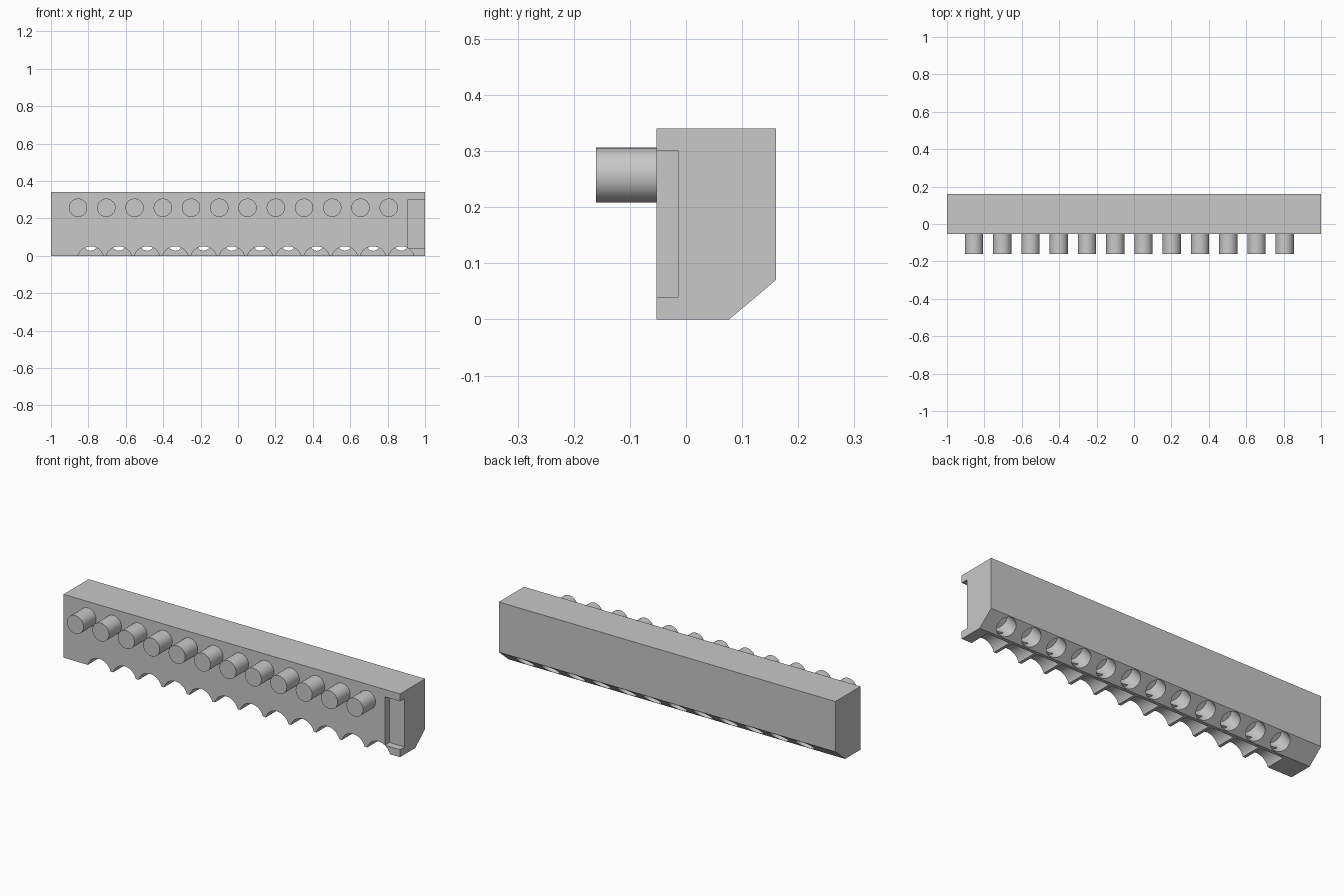
import bpy
import bmesh
import math
from mathutils import Matrix, Vector

cube = bpy.data.objects.get("Cube")
if cube:
    bpy.data.objects.remove(cube, do_unlink=True)

COUNT, PITCH = 12, 0.151
FRONT, BACK, TOP = -0.053, 0.16, 0.34

grey = bpy.data.materials.new("light_grey")
grey.use_nodes = True
grey.diffuse_color = (0.58, 0.58, 0.58, 1)
grey.node_tree.nodes["Principled BSDF"].inputs["Base Color"].default_value = grey.diffuse_color


def make_object(name, bm):
    bmesh.ops.recalc_face_normals(bm, faces=bm.faces)
    mesh = bpy.data.meshes.new(name)
    bm.to_mesh(mesh)
    bm.free()
    mesh.materials.append(grey)
    obj = bpy.data.objects.new(name, mesh)
    bpy.context.collection.objects.link(obj)
    return obj


def add_cylinder(bm, start, end, radius):
    start, end = Vector(start), Vector(end)
    axis = end - start
    turn = axis.to_track_quat('Z', 'Y').to_matrix().to_4x4()
    bmesh.ops.create_cone(bm, cap_ends=True, segments=48, radius1=radius, radius2=radius,
                          depth=axis.length,
                          matrix=Matrix.Translation((start + end) / 2) @ turn)


def cylinder_row(name, first_x, start, end, radius):
    bm = bmesh.new()
    for i in range(COUNT):
        x = first_x + i * PITCH
        add_cylinder(bm, (x, *start), (x, *end), radius)
    return make_object(name, bm)


def select_only(obj):
    bpy.ops.object.select_all(action='DESELECT')
    obj.select_set(True)
    bpy.context.view_layer.objects.active = obj


def cut(target, cutter):
    mod = target.modifiers.new("cut", 'BOOLEAN')
    mod.operation = 'DIFFERENCE'
    mod.solver = 'EXACT'
    mod.object = cutter
    select_only(target)
    bpy.ops.object.modifier_apply(modifier=mod.name)
    bpy.data.objects.remove(cutter, do_unlink=True)


# Housing: side profile with a bevelled lower back edge, extruded along x
profile = [(FRONT, 0), (FRONT, TOP), (BACK, TOP), (BACK, 0.07), (0.077, 0)]
bm = bmesh.new()
face = bm.faces.new([bm.verts.new((-1, y, z)) for y, z in profile])
extruded = bmesh.ops.extrude_face_region(bm, geom=[face])
bmesh.ops.translate(bm, vec=(2, 0, 0),
                    verts=[v for v in extruded["geom"] if isinstance(v, bmesh.types.BMVert)])
housing = make_object("housing", bm)

# End notch, open to the front and to the +x end
bm = bmesh.new()
bmesh.ops.create_cube(bm, size=1, matrix=Matrix.Translation((1.01, FRONT - 0.01, 0.17))
                      @ Matrix.Diagonal((0.2, 0.1, 0.26, 1)))
cut(housing, make_object("notch_cutter", bm))

# Scallops along the bottom, stopping just short of the bevel
cut(housing, cylinder_row("scallop_cutter", -0.788, (FRONT - 0.05, -0.02), (0.06, -0.02), 0.0705))

# Round sockets bored square to the bevel
centre = Vector((0.1185, 0.035))
inward = Vector((-0.07, 0.083)).normalized()
cut(housing, cylinder_row("socket_cutter", -0.788, centre - inward * 0.03,
                          centre + inward * 0.1, 0.05))

# Pins standing out of the front
pins = cylinder_row("pins", -0.855, (-0.16, 0.257), (FRONT + 0.005, 0.257), 0.049)

for obj in (housing, pins):
    select_only(obj)
    bpy.ops.object.shade_smooth_by_angle(angle=math.radians(30))
